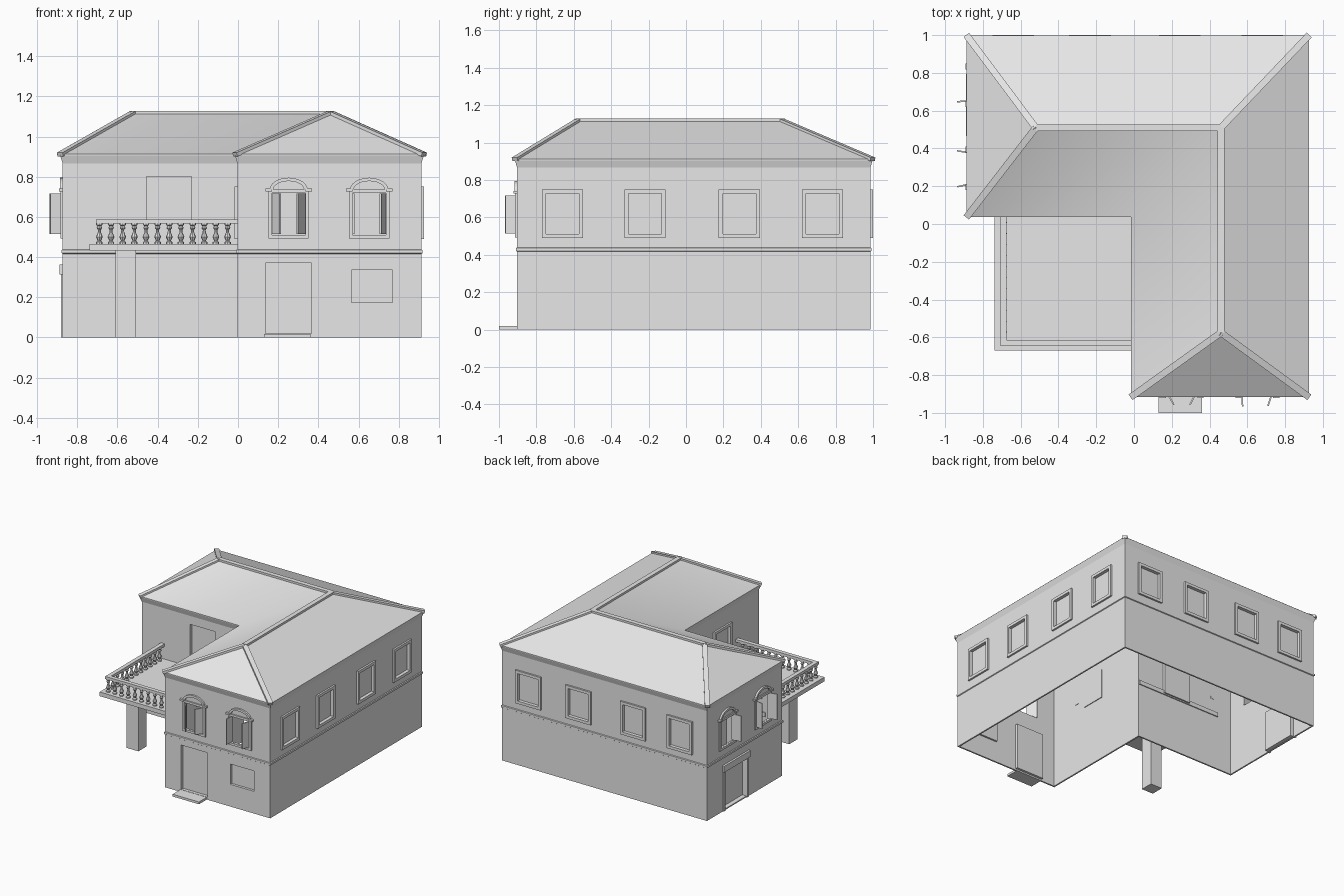
import bpy, bmesh, math
from mathutils import Matrix, Vector

if "Cube" in bpy.data.objects:
    bpy.data.objects.remove(bpy.data.objects["Cube"], do_unlink=True)

plaster = bpy.data.materials.new("plain_grey_plaster")
plaster.use_nodes = True
grey = (0.8, 0.8, 0.8, 1)
plaster.diffuse_color = grey
plaster.node_tree.nodes["Principled BSDF"].inputs["Base Color"].default_value = grey


def finish(name, bm, matrix=Matrix(), fix=True):
    if fix:
        bmesh.ops.recalc_face_normals(bm, faces=bm.faces)
    mesh = bpy.data.meshes.new(name)
    bm.to_mesh(mesh)
    bm.free()
    mesh.transform(matrix)
    mesh.materials.append(plaster)
    obj = bpy.data.objects.new(name, mesh)
    bpy.context.collection.objects.link(obj)
    return obj


def add_box(bm, xs, ys, zs, matrix=Matrix()):
    centre = Vector([sum(r) / 2 for r in (xs, ys, zs)])
    size = [r[1] - r[0] for r in (xs, ys, zs)]
    bmesh.ops.create_cube(bm, size=1, matrix=matrix @ Matrix.Translation(centre) @ Matrix.Diagonal((*size, 1)))


def box(name, xs, ys, zs, matrix=Matrix()):
    bm = bmesh.new()
    add_box(bm, xs, ys, zs, matrix)
    return finish(name, bm)


# L-shaped house plan, grown outwards by o
X0, X1, XM, Y0, Y1, YM = -0.873, 0.913, -0.003, -0.903, 0.986, 0.05


def plan(o, z):
    l, r, f, b = X0 - o, X1 + o, Y0 - o, Y1 + o
    xm, ym = XM - o, YM - o
    return [(l, b, z), (r, b, z), (r, f, z), (xm, f, z), (xm, ym, z), (l, ym, z)]


def plan_ring(name, profile):
    bm = bmesh.new()
    loops = [[bm.verts.new(p) for p in plan(o, z)] for o, z in profile]
    for i, a in enumerate(loops):
        b = loops[(i + 1) % len(loops)]
        for j in range(6):
            k = (j + 1) % 6
            bm.faces.new((a[j], a[k], b[k], b[j]))
    return finish(name, bm)


walls = plan_ring("walls", [(0, 0), (0, 0.9), (-0.012, 0.9), (-0.012, 0)])
plan_ring("belt_course", [(-0.002, 0.415), (0.006, 0.42), (0.006, 0.435), (-0.002, 0.44)])
plan_ring("cornice", [(-0.002, 0.86), (0.012, 0.905), (0.012, 0.912), (-0.01, 0.912)])


# Wall frames: local x runs along the wall, local -y points outwards
def wall(turn, distance):
    return Matrix.Rotation(math.radians(turn), 4, "Z") @ Matrix.Translation((0, -distance, 0))


FRONT, RIGHT, BACK, LEFT = wall(0, -Y0), wall(90, X1), wall(180, Y1), wall(-90, -X0)
WING_SIDE, PORCH = wall(-90, -XM), wall(0, -YM)
cuts = bmesh.new()


def opening(name, side, u0, u1, z0, z1, depth):
    add_box(cuts, (u0, u1), (-0.1, 0.1), (z0, z1), side)
    if depth is None:
        return
    e = 0.008
    box(name + "_panel", (u0 - e, u1 + e), (depth, depth + 0.006), (z0 - e, z1 + e), side)
    # reveal around the recessed panel
    frame(name + "_reveal", side, u0 - e, u1 + e, z0 - e, z1 + e, e, 0.002, depth)


def frame(name, side, u0, u1, z0, z1, w, y0, y1):
    bm = bmesh.new()
    for us in ((u0, u0 + w), (u1 - w, u1)):
        add_box(bm, us, (y0, y1), (z0, z1), side)
    for zs in ((z0, z0 + w), (z1 - w, z1)):
        add_box(bm, (u0 + w, u1 - w), (y0, y1), zs, side)
    finish(name, bm)


def square_window(name, side, u):
    opening(name, side, u - 0.088, u + 0.088, 0.512, 0.728, 0.012)
    frame(name + "_frame", side, u - 0.11, u + 0.11, 0.49, 0.75, 0.022, -0.014, 0.004)


def arched_window(name, side, u, left_angle, right_angle):
    opening(name, side, u - 0.083, u + 0.083, 0.51, 0.72, None)
    frame(name + "_frame", side, u - 0.1, u + 0.1, 0.492, 0.735, 0.017, -0.01, 0.004)
    # arch moulding
    bm = bmesh.new()
    steps, rows = 12, []
    for i in range(steps + 1):
        t = math.pi * i / steps
        c, s = math.cos(t), math.sin(t)
        rows.append([bm.verts.new((u + a * c, y, 0.735 + h * s))
                     for a, h, y in ((0.095, 0.06, 0.002), (0.095, 0.06, -0.014),
                                     (0.077, 0.043, -0.014), (0.077, 0.043, 0.002))])
    for a, b in zip(rows, rows[1:]):
        for j in range(4):
            bm.faces.new((a[j], a[j - 1], b[j - 1], b[j]))
    bm.faces.new(rows[0])
    bm.faces.new(rows[-1])
    finish(name + "_arch", bm, side)
    # capitals and shutters
    for label, s, angle in (("left", -1, left_angle), ("right", 1, right_angle)):
        us = sorted((u + s * 0.083, u + s * 0.116))
        box(f"{name}_{label}_capital", us, (-0.018, 0.002), (0.727, 0.741), side)
        turn = Matrix.Rotation(math.radians(s * angle), 4, "Z")
        hinge = side @ Matrix.Translation((u + s * 0.081, 0.016, 0)) @ turn
        us = sorted((0, -s * 0.08))
        box(f"{name}_{label}_shutter", us, (-0.004, 0.004), (0.514, 0.716), hinge)


for i, y in enumerate((-0.66, -0.22, 0.285, 0.73)):
    square_window(f"right_window_{i}", RIGHT, y)
for i, x in enumerate((0.68, 0.243, -0.233, -0.64)):
    square_window(f"back_window_{i}", BACK, -x)
square_window("wing_side_window", WING_SIDE, 0.445)
arched_window("front_window_0", FRONT, 0.252, 60, 62)
arched_window("front_window_1", FRONT, 0.653, 88, 72)
arched_window("left_window_0", LEFT, -0.735, 8, 95)
arched_window("left_window_1", LEFT, -0.295, 98, 102)

# Doors and the small ground-floor window
opening("front_door", FRONT, 0.137, 0.365, 0.02, 0.37, 0.025)
opening("small_window", FRONT, 0.565, 0.77, 0.175, 0.335, 0.02)
opening("balcony_door", PORCH, -0.455, -0.232, 0.45, 0.8, 0.025)
opening("left_door", LEFT, -0.765, -0.495, 0.01, 0.312, 0.035)
box("left_door_lintel", (-0.795, -0.465), (-0.016, 0.002), (0.312, 0.362), LEFT)
for label, u in (("back", -0.785), ("front", -0.495)):
    box(f"left_door_{label}_jamb", (u, u + 0.02), (-0.008, 0.002), (0, 0.312), LEFT)
box("front_step", (0.13, 0.36), (-1.0, -0.9), (0, 0.018))

# Cut the openings through the walls
cutter = finish("opening_cutter", cuts)
cutter.hide_render = True
mod = walls.modifiers.new("openings", "BOOLEAN")
mod.operation, mod.solver, mod.object = "DIFFERENCE", "EXACT", cutter
bpy.context.view_layer.update()
cut_mesh = bpy.data.meshes.new_from_object(walls.evaluated_get(bpy.context.evaluated_depsgraph_get()))
walls.modifiers.clear()
walls.data = cut_mesh
bpy.data.objects.remove(cutter, do_unlink=True)

# Hipped roof with a smooth valley
EAVE, RIDGE = 0.912, 1.12
bm = bmesh.new()
a, b, c, d, e, f = [bm.verts.new(p) for p in plan(0.013, EAVE)]
l, m, n = [bm.verts.new((x, y, RIDGE)) for x, y in ((-0.52, 0.51), (0.46, 0.51), (0.46, -0.575))]
for face in ((b, a, l, m), (c, b, m, n), (d, c, n), (a, f, l)):
    bm.faces.new(face)
for face in ((e, d, n, m), (f, e, m, l)):
    bm.faces.new(face).smooth = True
corners = {k: v.co.copy() for k, v in zip("abcdflmn", (a, b, c, d, f, l, m, n))}
finish("roof", bm, fix=False)

# Ridge and hip caps
for pair in ("lm", "mn", "al", "fl", "bm", "cn", "dn"):
    p, q = corners[pair[0]], corners[pair[1]]
    run = q - p
    along = run.normalized()
    side = along.cross(Vector((0, 0, 1))).normalized()
    up = side.cross(along)
    rot = Matrix((side, along, up)).transposed().to_4x4()
    box("roof_cap_" + pair, (-0.018, 0.018), (0, run.length), (-0.012, 0.008), Matrix.Translation(p) @ rot)

# Balcony
box("balcony_slab", (-0.738, 0.004), (-0.67, 0.07), (0.433, 0.466))
box("balcony_post", (-0.61, -0.508), (-0.515, -0.414), (0, 0.435))
box("front_rail", (-0.706, 0.012), (-0.646, -0.614), (0.567, 0.588))
box("side_rail", (-0.706, -0.674), (-0.614, 0.065), (0.567, 0.588))

# Turned balusters
bm = bmesh.new()
sides, rings = 8, []
for r, z in ((0.016, 0.464), (0.016, 0.474), (0.008, 0.48), (0.017, 0.5), (0.008, 0.522),
             (0.007, 0.535), (0.014, 0.545), (0.009, 0.555), (0.016, 0.56), (0.016, 0.57)):
    rings.append([bm.verts.new((r * math.cos(math.tau * i / sides), r * math.sin(math.tau * i / sides), z))
                  for i in range(sides)])
for lo, hi in zip(rings, rings[1:]):
    for i in range(sides):
        bm.faces.new((lo[i - 1], lo[i], hi[i], hi[i - 1]))
baluster = finish("baluster", bm)
baluster.location = (-0.69, -0.63, 0)
COUNT, GAP = 12, 0.058
spots = [(-0.69 + GAP * i, -0.63) for i in range(1, COUNT)]
spots += [(-0.69, -0.63 + GAP * i) for i in range(1, COUNT)]
for i, (x, y) in enumerate(spots):
    copy = bpy.data.objects.new(f"baluster_{i}", baluster.data)
    copy.location = (x, y, 0)
    bpy.context.collection.objects.link(copy)
